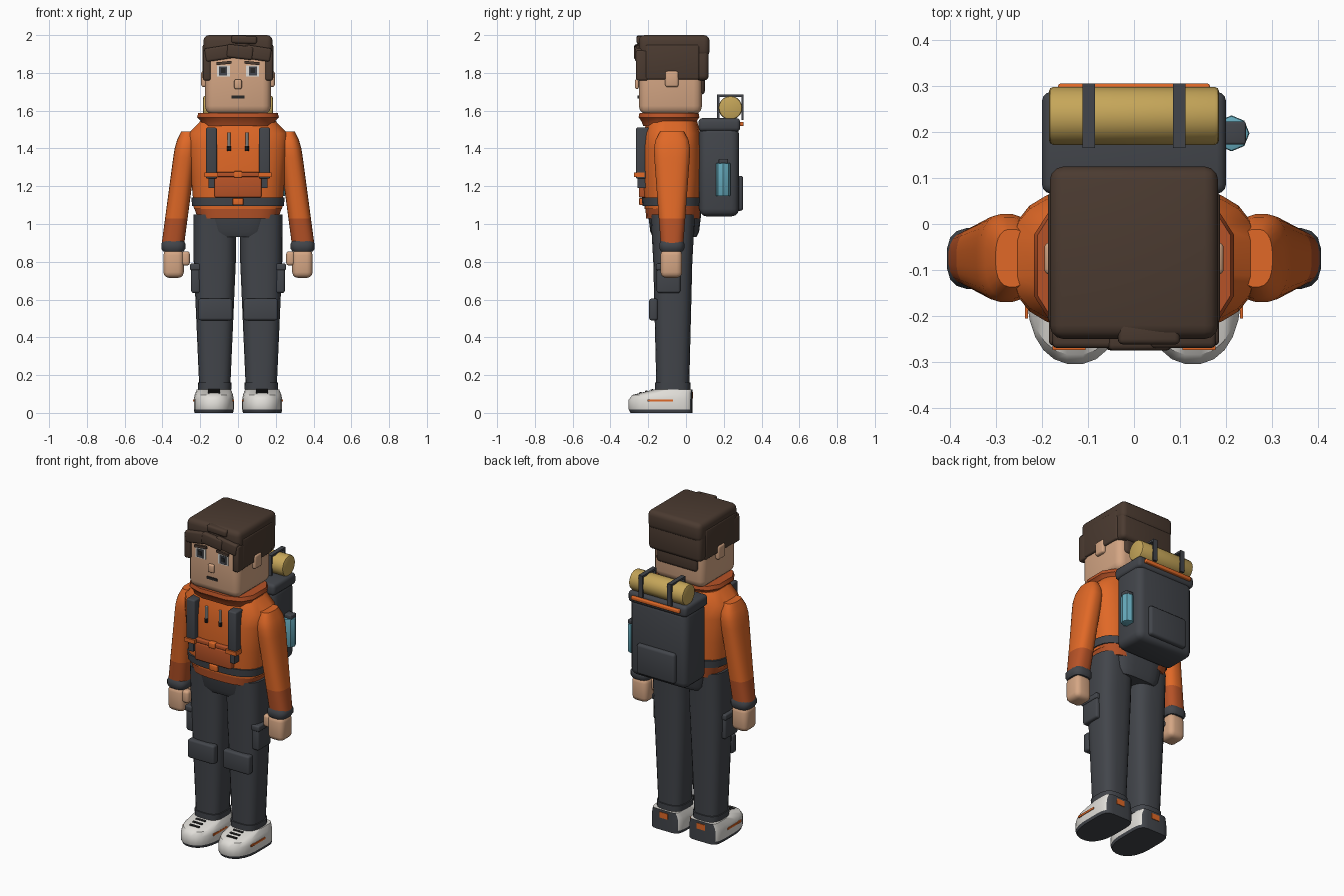
import bpy, bmesh, math
from mathutils import Matrix, Vector, Euler

cube = bpy.data.objects.get("Cube")
if cube:
    bpy.data.objects.remove(cube, do_unlink=True)


def material(name, red, green, blue):
    mat = bpy.data.materials.new(name)
    mat.use_nodes = True
    mat.diffuse_color = (red, green, blue, 1)
    shader = mat.node_tree.nodes["Principled BSDF"]
    shader.inputs["Base Color"].default_value = mat.diffuse_color
    return mat


ORANGE = material("orange cloth", red=.75, green=.14, blue=.02)
RUST = material("rust cloth", red=.47, green=.085, blue=.02)
GREY = material("charcoal cloth", red=.055, green=.06, blue=.07)
BLACK = material("near black", red=.02, green=.02, blue=.02)
HAIR = material("brown hair", red=.07, green=.043, blue=.03)
SKIN = material("skin", red=.66, green=.38, blue=.23)
WHITE = material("off white", red=.75, green=.73, blue=.69)
TAN = material("tan bedroll", red=.56, green=.38, blue=.1)
BLUE = material("blue bottle", red=.13, green=.4, blue=.5)


def finish(bm, name, mats, rule=None):
    bmesh.ops.recalc_face_normals(bm, faces=bm.faces)
    if rule:
        for face in bm.faces:
            face.material_index = int(rule(face.calc_center_median()))
    mesh = bpy.data.meshes.new(name)
    bm.to_mesh(mesh)
    bm.free()
    for mat in mats:
        mesh.materials.append(mat)
    ob = bpy.data.objects.new(name, mesh)
    bpy.context.collection.objects.link(ob)
    bpy.ops.object.select_all(action="DESELECT")
    ob.select_set(True)
    bpy.context.view_layer.objects.active = ob
    bpy.ops.object.shade_smooth_by_angle(angle=math.radians(38))


def block(name, mat, xs, front, back, bottom, top, bevel=0, lean=0, tilt=0):
    """Rounded box; lean turns it about x and tilt about y."""
    low = Vector((min(xs), front, bottom))
    high = Vector((max(xs), back, top))
    bm = bmesh.new()
    bmesh.ops.create_cube(bm, size=1)
    bmesh.ops.scale(bm, vec=high - low, verts=bm.verts)
    if bevel:
        bmesh.ops.bevel(bm, geom=bm.edges[:], offset=bevel, segments=3,
                        profile=.5, affect="EDGES", clamp_overlap=True)
    turn = Euler((lean, tilt, 0)).to_matrix().to_4x4()
    bm.transform(Matrix.Translation((low + high) / 2) @ turn)
    finish(bm, name, [mat])


def centred(name, mat, half, **shape):
    block(name, mat, (-half, half), **shape)


SIDES = {"left": 1, "right": -1}


def pair(name, mat, inner, outer, tilt=0, **shape):
    for side, sign in SIDES.items():
        block(side + "_" + name, mat, (sign * inner, sign * outer), tilt=sign * tilt, **shape)


def loft(name, mats, rings, y=0, heel=None, power=3, back_power=None, count=24, rule=None):
    """Stack of superellipses (x, z, half width, half depth); heel aligns their back edges."""
    bm = bmesh.new()
    loops = []
    for x, z, wide, deep in rings:
        middle = y if heel is None else heel - deep
        loop = []
        for i in range(count):
            angle = math.tau * (i + .5) / count
            c, s = math.cos(angle), math.sin(angle)
            p = 2 / (back_power if back_power and s > 0 else power)
            loop.append(bm.verts.new((x + wide * math.copysign(abs(c) ** p, c),
                                      middle + deep * math.copysign(abs(s) ** p, s), z)))
        loops.append(loop)
    for lower, upper in zip(loops, loops[1:]):
        for i in range(count):
            j = (i + 1) % count
            bm.faces.new((lower[i], lower[j], upper[j], upper[i]))
    bm.faces.new(loops[0])
    bm.faces.new(loops[-1])
    finish(bm, name, mats, rule)


def body_loft(name, mat, rings, **shape):
    loft(name, [mat], [(0, *ring) for ring in rings], **shape)


def limb_loft(name, mats, x, rings, **shape):
    for side, sign in SIDES.items():
        loft(side + "_" + name, mats, [(sign * x, *ring) for ring in rings], **shape)


def rod(name, mat, centre, radius, length, axis="Z", sides=8, bevel=0):
    bm = bmesh.new()
    bmesh.ops.create_cone(bm, cap_ends=True, segments=sides, radius1=radius,
                          radius2=radius, depth=length)
    if bevel:
        rims = [e for e in bm.edges if abs(e.verts[0].co.z - e.verts[1].co.z) < .001]
        bmesh.ops.bevel(bm, geom=rims, offset=bevel, segments=2, profile=.5, affect="EDGES")
    turn = Matrix.Rotation(math.pi / 2, 4, "Y") if axis == "X" else Matrix()
    bm.transform(Matrix.Translation(centre) @ turn)
    finish(bm, name, [mat])


# Head and face
FACE = -.25
centred("head", SKIN, half=.175, front=FACE, back=.085, bottom=1.58, top=1.95, bevel=.045)
centred("nose", SKIN, half=.02, front=FACE - .02, back=FACE, bottom=1.715, top=1.765, bevel=.008)
centred("mouth", BLACK, half=.035, front=FACE - .006, back=FACE, bottom=1.665, top=1.68)
pair("ear", SKIN, inner=.16, outer=.195, front=-.11, back=-.04, bottom=1.725, top=1.81, bevel=.012)
pair("eye", WHITE, inner=.043, outer=.11, front=FACE - .006, back=FACE, bottom=1.78, top=1.84)
pair("iris", GREY, inner=.057, outer=.1, front=FACE - .01, back=FACE, bottom=1.785, top=1.835)
pair("pupil", BLACK, inner=.067, outer=.09, front=FACE - .013, back=FACE - .006, bottom=1.8, top=1.825)
pair("eyebrow", HAIR, inner=.035, outer=.115, front=FACE - .014, back=FACE, bottom=1.845, top=1.86,
     tilt=.1)

# Hair
centred("hair_top", HAIR, half=.183, front=FACE, back=.125, bottom=1.885, top=2, bevel=.03)
centred("hair_back", HAIR, half=.18, front=.03, back=.12, bottom=1.76, top=1.93, bevel=.025)
centred("hair_nape", HAIR, half=.14, front=.04, back=.1, bottom=1.685, top=1.79, bevel=.02)
pair("side_hair", HAIR, inner=.155, outer=.187, front=-.215, back=.07, bottom=1.765, top=1.95, bevel=.01)
pair("front_lock", HAIR, inner=.145, outer=.185, front=FACE - .014, back=-.2, bottom=1.76, top=1.92,
     bevel=.01)
pair("fringe", HAIR, inner=.03, outer=.175, front=FACE - .02, back=-.22, bottom=1.868, top=1.94,
     bevel=.012, tilt=.15)
block("fringe_middle", HAIR, (-.06, .08), front=FACE - .025, back=-.22, bottom=1.875, top=1.945,
      bevel=.012, tilt=.12)
block("hair_tuft", HAIR, (-.035, .1), front=FACE - .012, back=-.2, bottom=1.955, top=1.997,
      bevel=.012, tilt=.04)

# Hooded top
body_loft("torso", ORANGE, [(1.08, .235, .145), (1.25, .25, .16), (1.4, .265, .16),
                            (1.48, .265, .15), (1.545, .2, .135)], y=-.075)
body_loft("collar", RUST, [(1.52, .195, .14), (1.545, .2, .15), (1.565, .222, .165),
                           (1.588, .215, .16)], y=-.09, count=12)
body_loft("hem", RUST, [(1.03, .215, .145), (1.1, .238, .15)], y=-.067)
body_loft("belt", GREY, [(1.095, .244, .158), (1.14, .249, .162)], y=-.073)
body_loft("pelvis", GREY, [(.93, .14, .115), (.96, .155, .13), (1.06, .175, .142)], y=-.06, power=4)
centred("belt_buckle", ORANGE, half=.028, front=-.248, back=-.22, bottom=1.1, top=1.137, bevel=.005)
centred("belly_pocket", RUST, half=.125, front=-.25, back=-.2, bottom=1.14, top=1.25, bevel=.01)
centred("chest_strap", RUST, half=.15, front=-.253, back=-.2, bottom=1.25, top=1.275, bevel=.005)
centred("chest_clip", ORANGE, half=.022, front=-.262, back=-.23, bottom=1.245, top=1.28, bevel=.005)
for side, sign in SIDES.items():
    rod(side + "_drawstring", WHITE, (sign * .047, -.241, 1.44), radius=.008, length=.09)
    rod(side + "_drawstring_tip", BLACK, (sign * .047, -.242, 1.4), radius=.01, length=.025)


# Arms lean inward and round over at the shoulder
def arm_ring(sign, t):
    closing = math.sqrt(1 - max(0, (t - .8) * 4) ** 2)
    return (sign * (.345 - .08 * t), .89 + .6 * t, .06 * closing, (.06 + .045 * t) * closing)


for side, sign in SIDES.items():
    loft(side + "_arm", [ORANGE, RUST], [arm_ring(sign, i / 13) for i in range(14)],
         y=-.074, power=2.6, rule=lambda point: point.z < 1.03)
limb_loft("cuff", [GREY], .342, [(.855, .055, .058), (.87, .065, .067), (.895, .065, .067),
                                 (.91, .056, .06)], y=-.075, count=16)
pair("hand", SKIN, inner=.287, outer=.395, front=-.135, back=-.02, bottom=.715, top=.865, bevel=.03)
pair("thumb", SKIN, inner=.255, outer=.3, front=-.125, back=-.075, bottom=.78, top=.855, bevel=.015)

# Trousers
limb_loft("leg", [GREY], .123, [(.12, .082, .087), (.8, .112, .104), (1.05, .113, .118)], y=-.07)
limb_loft("leg_hem", [GREY], .123, [(.125, .088, .094), (.16, .09, .095)], y=-.07)
pair("knee_patch", GREY, inner=.03, outer=.21, front=-.195, back=-.15, bottom=.49, top=.605, bevel=.012)
pair("cargo_pocket", GREY, inner=.2, outer=.248, front=-.155, back=-.03, bottom=.635, top=.775, bevel=.012)
pair("pocket_flap", GREY, inner=.2, outer=.254, front=-.16, back=-.025, bottom=.755, top=.79, bevel=.008)

# Shoes with dark sole and heel
limb_loft("shoe", [WHITE, GREY], .128, [(0, .102, .165), (.018, .106, .17), (.07, .106, .17),
                                        (.095, .102, .16), (.125, .09, .1)],
          heel=.035, power=2.3, back_power=6,
          rule=lambda point: point.z < .018 or point.y > .025)
pair("heel_tab", ORANGE, inner=.1, outer=.155, front=.025, back=.038, bottom=.075, top=.11)
for place, x in (("inner", .022), ("outer", .23)):
    pair(place + "_shoe_stripe", ORANGE, inner=x, outer=x + .007, front=-.205, back=-.07,
         bottom=.06, top=.072)
for row in range(3):
    y, z = -.18 - .03 * row, .12 - .007 * row
    pair("lace", BLACK, inner=.095, outer=.16, front=y - .006, back=y + .006,
         bottom=z - .005, top=z + .005, lean=.24)

# Backpack and its straps
centred("pack_body", GREY, half=.195, front=.07, back=.28, bottom=1.04, top=1.52, bevel=.04)
centred("pack_lid", GREY, half=.2, front=.066, back=.287, bottom=1.49, top=1.56, bevel=.02)
centred("pack_back_pocket", GREY, half=.13, front=.26, back=.303, bottom=1.07, top=1.255, bevel=.015)
centred("pack_lid_trim", ORANGE, half=.165, front=.28, back=.305, bottom=1.518, top=1.54, bevel=.005)
pair("strap", GREY, inner=.112, outer=.17, front=-.265, back=-.19, bottom=1.24, top=1.51, bevel=.008)
pair("strap_tail", GREY, inner=.125, outer=.157, front=-.258, back=-.2, bottom=1.19, top=1.25)
pair("strap_adjuster", ORANGE, inner=.105, outer=.177, front=-.274, back=-.22, bottom=1.248, top=1.272)

# Bedroll held by bars, and the side bottle
rod("bedroll", TAN, (0, .235, 1.615), radius=.063, length=.37, axis="X", sides=20, bevel=.01)
for place, front, back, bottom in (("front", .165, .177, 1.55), ("back", .293, .305, 1.55),
                                   ("top", .165, .305, 1.673)):
    pair("roll_strap_" + place, GREY, inner=.085, outer=.112, front=front, back=back,
         bottom=bottom, top=1.685)
rod("bottle", BLUE, (.212, .197, 1.235), radius=.039, length=.175, bevel=.006)
block("bottle_cap", GREY, (.19, .243), front=.173, back=.223, bottom=1.32, top=1.345, bevel=.005)
